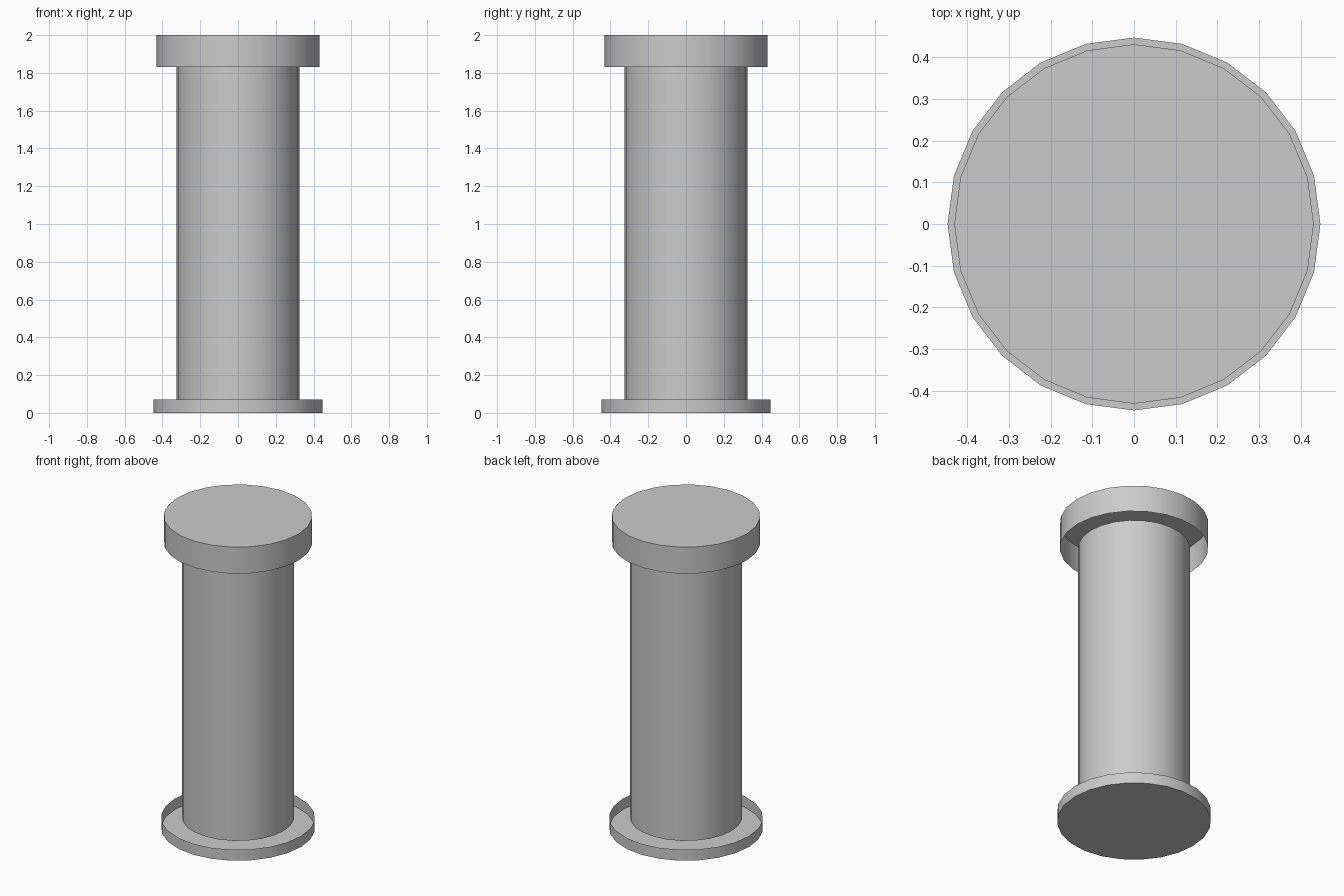
import bpy, bmesh
from math import cos, sin, tau, radians

if "Cube" in bpy.data.objects:
    bpy.data.objects.remove(bpy.data.objects["Cube"])

SIDES = 24

def tube(name, radius, z0, z1, close=None):
    """Thin-walled tube; close is 'top', 'bottom' or None."""
    bm = bmesh.new()
    rings = [[bm.verts.new((radius * cos(tau * i / SIDES), radius * sin(tau * i / SIDES), z))
              for i in range(SIDES)] for z in (z0, z1)]
    low, high = rings
    for i in range(SIDES):
        j = (i + 1) % SIDES
        bm.faces.new((low[i], low[j], high[j], high[i]))
    if close == 'top':
        bm.faces.new(high)
    elif close == 'bottom':
        bm.faces.new(low[::-1])
    mesh = bpy.data.meshes.new(name)
    bm.to_mesh(mesh)
    bm.free()
    obj = bpy.data.objects.new(name, mesh)
    bpy.context.collection.objects.link(obj)
    bpy.ops.object.select_all(action='DESELECT')
    obj.select_set(True)
    bpy.context.view_layer.objects.active = obj
    bpy.ops.object.shade_smooth_by_angle(angle=radians(30))
    return obj

# Shallow base tray, open towards the shaft
tube("base", 0.447, 0.0, 0.07, 'bottom')
# Open-ended shaft between the rims
tube("shaft", 0.325, 0.07, 1.83)
# Cap, open on its underside
tube("cap", 0.431, 1.83, 2.0, 'top')
